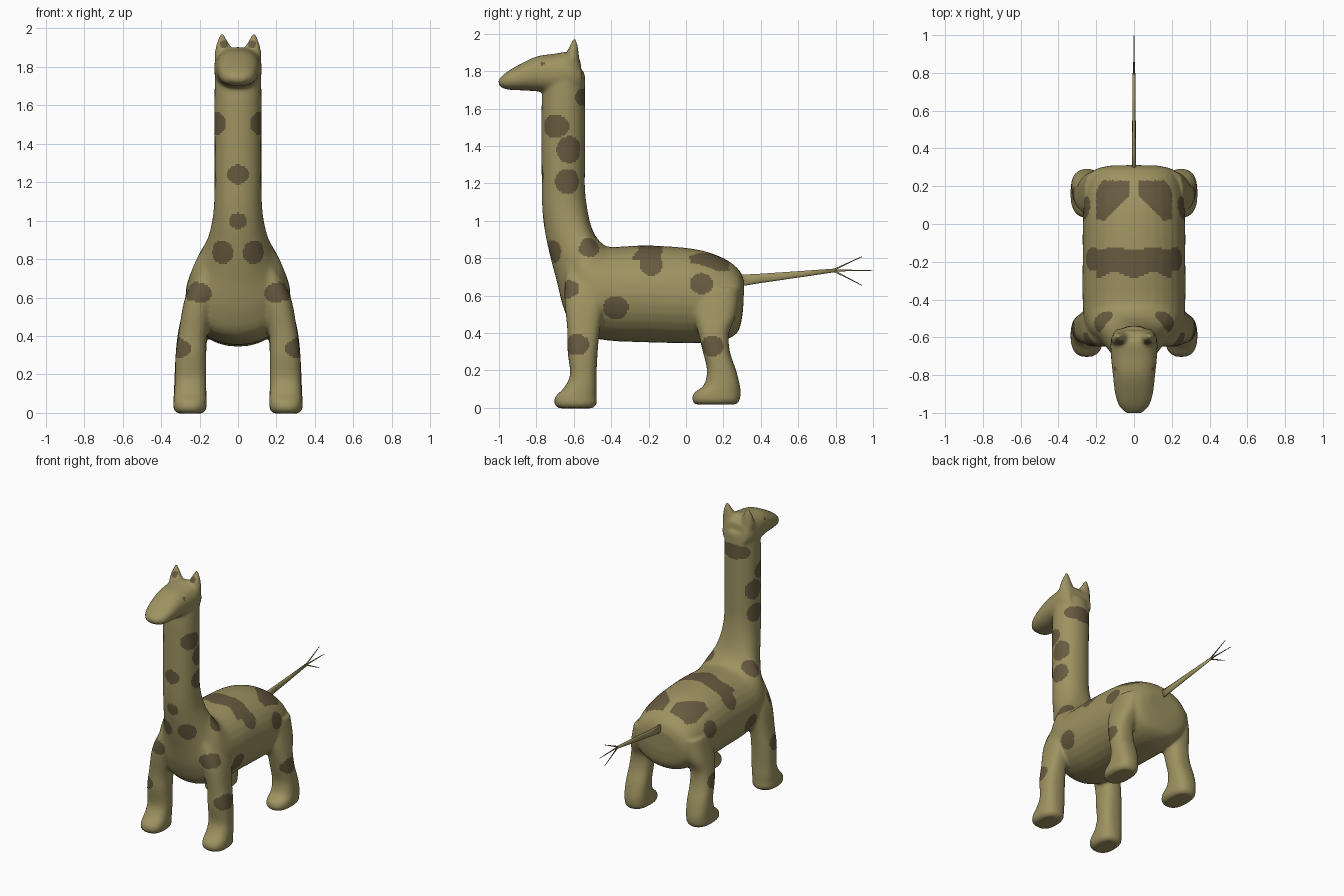
import bpy, bmesh, math
from mathutils import Vector

if "Cube" in bpy.data.objects:
    bpy.data.objects.remove(bpy.data.objects["Cube"])

def material(name, rgb):
    m = bpy.data.materials.new(name)
    m.diffuse_color = (*rgb, 1)
    m.use_nodes = True
    m.node_tree.nodes["Principled BSDF"].inputs["Base Color"].default_value = m.diffuse_color
    return m

HIDE = material("olive tan hide", (0.34, 0.29, 0.12))
PATCH = material("brown patch", (0.135, 0.103, 0.05))

def smooth_rows(rows, steps=4):
    """Catmull-Rom interpolation of section rows."""
    out = []
    for i in range(len(rows) - 1):
        p = [rows[max(0, min(len(rows) - 1, i + k))] for k in (-1, 0, 1, 2)]
        for s in range(steps):
            t = s / steps
            out.append([0.5 * (2*b + (c-a)*t + (2*a-5*b+4*c-d)*t*t + (3*b-a-3*c+d)*t**3)
                        for a, b, c, d in zip(*p)])
    return out + [list(rows[-1])]

def loft(bm, rings, power=2.0, sides=32):
    """Closed tube through (centre, half axis u, half axis v) rings."""
    def sp(v):
        return math.copysign(abs(v) ** (2 / power), v)
    loops = []
    for c, u, v in rings:
        angles = [2 * math.pi * k / sides for k in range(sides)]
        loops.append([bm.verts.new(c + u * sp(math.cos(a)) + v * sp(math.sin(a))) for a in angles])
    faces = [bm.faces.new(loops[0]), bm.faces.new(loops[-1])]
    for a, b in zip(loops, loops[1:]):
        for k in range(sides):
            n = (k + 1) % sides
            faces.append(bm.faces.new((a[k], a[n], b[n], b[k])))
    bmesh.ops.recalc_face_normals(bm, faces=faces)

def spine_rings(rows):
    """Rows: top y, z, bottom y, z, half width."""
    rings = []
    for ty, tz, by, bz, w in rows:
        top, bot = Vector((0, ty, tz)), Vector((0, by, bz))
        rings.append(((top + bot) / 2, (top - bot) / 2, Vector((w, 0, 0))))
    return rings

def post_rings(rows, side):
    """Rows: z, y min, y max, x min, x max."""
    return [(Vector((side * (x0 + x1) / 2, (y0 + y1) / 2, z)),
             Vector(((x1 - x0) / 2, 0, 0)), Vector((0, (y1 - y0) / 2, 0)))
            for z, y0, y1, x0, x1 in rows]

def finish(bm, name):
    me = bpy.data.meshes.new(name)
    bm.to_mesh(me)
    bm.free()
    me.materials.append(HIDE)
    me.materials.append(PATCH)
    ob = bpy.data.objects.new(name, me)
    bpy.context.collection.objects.link(ob)
    return ob

# Trunk and neck
bm = bmesh.new()
loft(bm, spine_rings(smooth_rows([
    (.312, .67, .305, .52, .13), (.285, .735, .28, .41, .215), (.2, .80, .2, .36, .25),
    (.05, .848, .05, .345, .27), (-.2, .868, -.2, .35, .272), (-.4, .86, -.42, .36, .272),
    (-.45, .88, -.58, .40, .262), (-.49, .93, -.65, .52, .23), (-.515, 1.0, -.692, .68, .172),
    (-.53, 1.08, -.738, .86, .138), (-.54, 1.17, -.766, 1.03, .124), (-.54, 1.3, -.772, 1.25, .122),
    (-.538, 1.72, -.772, 1.62, .122), (-.545, 1.80, -.76, 1.73, .118)])), 2.1)

# Head and muzzle
loft(bm, spine_rings(smooth_rows([
    (-1.003, 1.755, -1.0, 1.722, .04), (-.965, 1.79, -.965, 1.703, .078), (-.9, 1.83, -.9, 1.698, .1),
    (-.8, 1.878, -.8, 1.692, .112), (-.7, 1.893, -.7, 1.68, .122), (-.62, 1.902, -.6, 1.68, .122),
    (-.565, 1.86, -.55, 1.7, .095)])), 2.3)

FRONT_LEG = [(-.003, -.68, -.50, .185, .315), (.02, -.703, -.478, .165, .335), (.06, -.698, -.478, .163, .335),
             (.11, -.65, -.477, .165, .332), (.18, -.62, -.478, .165, .328), (.3, -.633, -.472, .165, .325),
             (.42, -.635, -.46, .16, .308), (.6, -.65, -.43, .12, .275), (.76, -.64, -.45, .06, .2)]
HIND_LEG = [(.018, .05, .27, .185, .315), (.04, .033, .287, .165, .335), (.08, .043, .292, .163, .335),
            (.12, .095, .288, .165, .333), (.2, .112, .268, .165, .33), (.3, .09, .235, .165, .325),
            (.4, .065, .23, .16, .315), (.5, .04, .27, .14, .295), (.64, .04, .285, .1, .262)]
EAR = [(1.82, -.67, -.565, .03, .12), (1.87, -.65, -.57, .02, .122), (1.91, -.635, -.575, .04, .115),
       (1.945, -.617, -.58, .06, .103), (1.975, -.604, -.588, .075, .09)]

# Legs and ears on both sides
for side in (1, -1):
    for rows in (FRONT_LEG, HIND_LEG):
        loft(bm, post_rings(smooth_rows(rows), side), 2.5)
    loft(bm, post_rings(EAR, side))

# Fuse everything into one smooth skin
body = finish(bm, "giraffe_body")
bpy.context.view_layer.objects.active = body
body.select_set(True)
remesh = body.modifiers.new("fuse", 'REMESH')
remesh.mode = 'VOXEL'
remesh.voxel_size = 0.01
relax = body.modifiers.new("relax", 'SMOOTH')
relax.factor, relax.iterations = 0.5, 8
for m in ("fuse", "relax"):
    bpy.ops.object.modifier_apply(modifier=m)

# Coat patches: ellipsoids mirrored in x (centre, radii)
SPOTS = [
    ((.10, -.695, 1.505), (.065, .075, .065)), ((.11, -.625, 1.38), (.06, .068, .072)),
    ((.11, -.635, 1.21), (.06, .066, .068)), ((0, -.56, 1.66), (.13, .055, .055)),
    ((0, -.77, 1.24), (.058, .06, .052)), ((0, -.75, 1.0), (.045, .06, .042)),
    ((.085, -.71, .835), (.062, .07, .062)), ((.13, -.525, .83), (.085, .063, .08)),
    ((.2, -.61, .625), (.08, .06, .06)), ((.26, -.375, .535), (.1, .067, .065)),
    ((.22, -.185, .765), (.1, .06, .065)), ((.27, .085, .665), (.1, .062, .058)),
    ((.29, -.58, .335), (.075, .068, .06)), ((.31, .14, .33), (.08, .06, .056)),
    ((.07, -.63, 1.92), (.022, .02, .024)), ((.08, -.768, 1.838), (.04, .014, .012))]

def in_patch(c):
    x, y, z = abs(c.x), c.y, c.z
    for p, r in SPOTS:
        if sum(((a - b) / q) ** 2 for a, b, q in zip((x, y, z), p, r)) < 1:
            return True
    # saddle band and the two rump triangles
    wave = .015 * math.cos(x * 2 * math.pi / .2)
    if z > .79 and -.27 - wave < y < -.13 - wave * .6 and x < .25:
        return True
    return z > .73 and .025 < x < .2 and .02 < y < .23 and x + y > .175

for f in body.data.polygons:
    f.material_index = 1 if in_patch(f.center) else 0
    f.use_smooth = True

# Tail with three bristles
bm = bmesh.new()
def strand(points):
    loft(bm, [(Vector((0, y, z)), Vector((w, 0, 0)), Vector((0, 0, h))) for y, z, w, h in points], sides=10)
strand([(.27, .678, .012, .034), (.4, .692, .010, .026), (.6, .713, .009, .018), (.8, .735, .007, .01)])
for y, z in ((.94, .808), (.997, .733), (.94, .655)):
    strand([(.785, .735, .005, .006), (y, z, .002, .002)])
tail = finish(bm, "tail")
for f in tail.data.polygons:
    f.use_smooth = True
